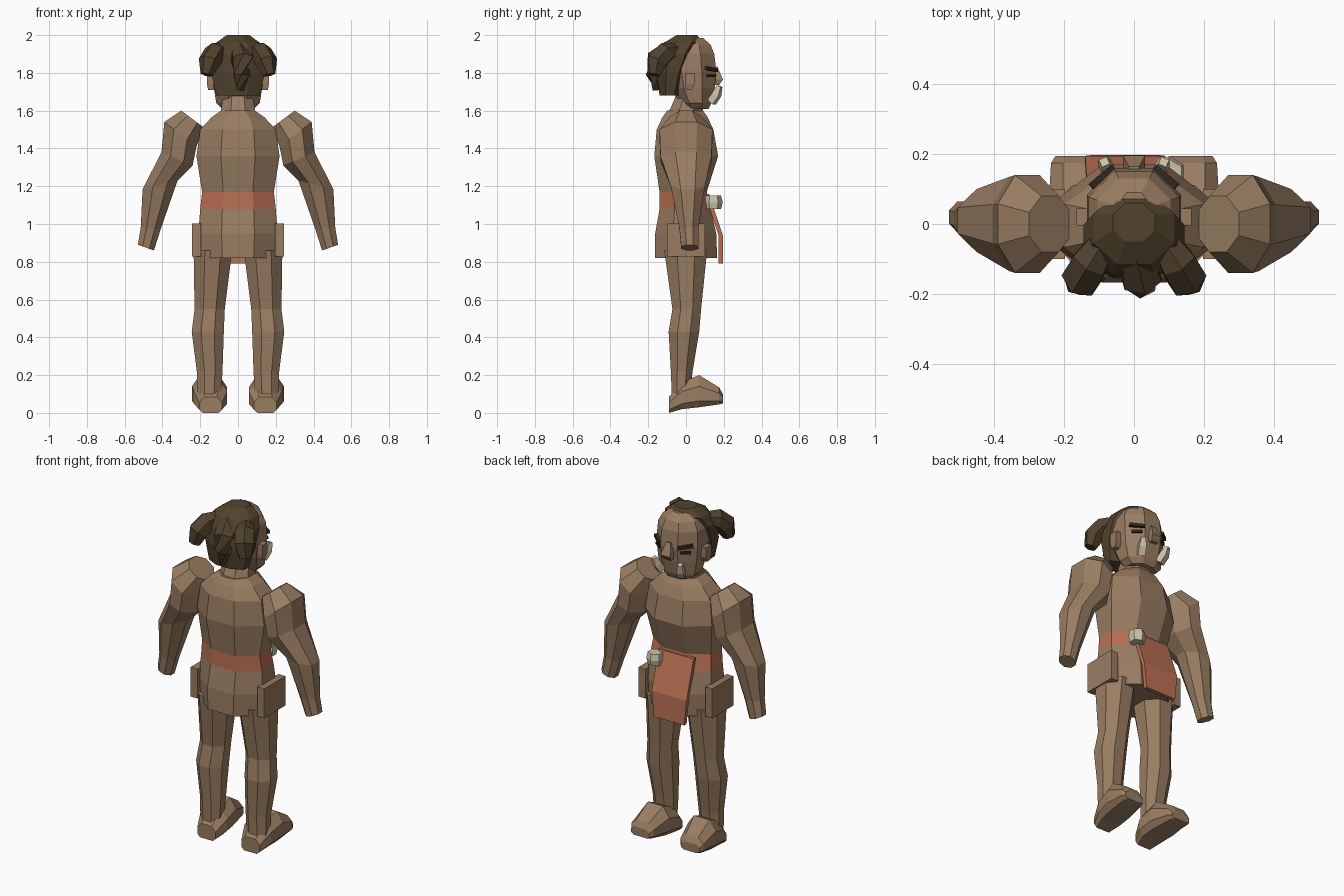
import bpy, bmesh, math
from mathutils import Vector

old = bpy.data.objects.get("Cube")
if old:
    bpy.data.objects.remove(old, do_unlink=True)


def material(name, rgb):
    m = bpy.data.materials.new(name)
    m.use_nodes = True
    m.diffuse_color = (*rgb, 1)
    node = next(n for n in m.node_tree.nodes if n.type == 'BSDF_PRINCIPLED')
    node.inputs["Base Color"].default_value = (*rgb, 1)
    node.inputs["Roughness"].default_value = 0.9
    return m


SKIN = material("brown_skin", (0.32, 0.205, 0.122))
HAIR = material("dark_hair", (0.085, 0.055, 0.027))
CLOTH = material("rust_cloth", (0.5, 0.165, 0.088))
BONE = material("pale_bone", (0.6, 0.55, 0.4))
DARK = material("dark_brow", (0.03, 0.02, 0.012))


def polygon(n):
    """Regular outline with flat sides, touching -1 and 1."""
    r = 1 / math.cos(math.pi / n)
    return [(r * math.cos((i + .5) * math.tau / n), r * math.sin((i + .5) * math.tau / n))
            for i in range(n)]


OCT, HEX, SQUARE = polygon(8), polygon(6), polygon(4)
ARCH = [(-.7, -1), (.7, -1), (1, -.6), (1, .3), (.55, 1), (-.55, 1), (-1, .3), (-1, -.6)]


def loft(name, frames, shape, mat):
    """Skin an outline through frames of (centre, u axis, v axis)."""
    bm = bmesh.new()
    rings = [[bm.verts.new(c + u * a + v * b) for a, b in shape] for c, u, v in frames]
    n = len(shape)
    for low, high in zip(rings, rings[1:]):
        for i in range(n):
            j = (i + 1) % n
            bm.faces.new((low[i], low[j], high[j], high[i]))
    bm.faces.new(rings[0][::-1])
    bm.faces.new(rings[-1])
    bmesh.ops.recalc_face_normals(bm, faces=bm.faces)
    mesh = bpy.data.meshes.new(name)
    bm.to_mesh(mesh)
    bm.free()
    mesh.materials.append(mat)
    obj = bpy.data.objects.new(name, mesh)
    bpy.context.collection.objects.link(obj)
    return obj


def stack(name, rows, mat, shape=OCT, cx=0):
    """Upright loft from rows of (z, half width, back y, front y[, x])."""
    frames = []
    for z, rx, back, front, *x in rows:
        centre = Vector((x[0] if x else cx, (back + front) / 2, z))
        frames.append((centre, Vector((rx, 0, 0)), Vector((0, (front - back) / 2, 0))))
    return loft(name, frames, shape, mat)


def tube(name, points, radii, shape, mat):
    pts = [Vector(p) for p in points]
    frames = []
    for i, p in enumerate(pts):
        t = pts[min(i + 1, len(pts) - 1)] - pts[max(i - 1, 0)]
        q = t.to_track_quat('Z', 'Y')
        frames.append((p, q @ Vector((radii[i], 0, 0)), q @ Vector((0, radii[i], 0))))
    return loft(name, frames, shape, mat)


def box(name, centre, size, mat, turn=0, tilt=0):
    h = Vector(size) / 2
    c = Vector((0, 0, h.z))
    obj = loft(name, [(-c, Vector((h.x, 0, 0)), Vector((0, h.y, 0))),
                      (c, Vector((h.x, 0, 0)), Vector((0, h.y, 0)))], SQUARE, mat)
    obj.location = centre
    obj.rotation_euler = (0, tilt, turn)
    return obj


# Torso with the belt band coloured by height
torso = stack("torso", [
    (.82, .2, -.165, .165), (.95, .21, -.163, .16), (1.08, .2, -.14, .13),
    (1.17, .19, -.14, .11), (1.36, .22, -.168, .17), (1.5, .2, -.155, .145),
    (1.565, .14, -.125, .115), (1.6, .09, -.1, .09)], SKIN)
torso.data.materials.append(CLOTH)
for face in torso.data.polygons:
    if 1.08 < face.center.z < 1.17:
        face.material_index = 1

stack("neck", [(1.57, .095, -.1, .09), (1.7, .075, -.045, .09)], SKIN)

# Head and hair
stack("head", [
    (1.61, .085, -.01, .12), (1.64, .115, -.03, .135), (1.72, .128, -.08, .152),
    (1.81, .135, -.1, .16), (1.9, .13, -.1, .15), (1.95, .105, -.08, .13),
    (1.985, .05, -.04, .09)], SKIN)
stack("hair_cap", [
    (1.68, .115, -.14, -.03), (1.8, .142, -.155, .01), (1.9, .145, -.145, .055),
    (1.96, .115, -.115, .09), (2.0, .06, -.05, .06)], HAIR)
tube("back_bun", [(0, -.08, 1.93), (.02, -.15, 1.87), (.02, -.165, 1.79), (.01, -.155, 1.71)],
     [.04, .055, .042, .02], HEX, HAIR)
loft("nose", [(Vector((0, .15, 1.835)), Vector((.015, 0, 0)), Vector((0, .015, 0))),
              (Vector((0, .16, 1.765)), Vector((.032, 0, 0)), Vector((0, .036, 0))),
              (Vector((0, .15, 1.735)), Vector((.022, 0, 0)), Vector((0, .025, 0)))],
     SQUARE, SKIN)

# Arm stations: upper/outer x, z, lower/inner x, z, middle y, half depth
ARM = [(.30, 1.6, .18, 1.51, 0, .08), (.39, 1.54, .22, 1.41, 0, .14),
       (.405, 1.38, .24, 1.31, 0, .135), (.505, 1.185, .32, 1.23, .01, .09),
       (.515, .98, .41, .97, .015, .05), (.53, .89, .445, .86, .02, .045)]

for side, s in (("left", 1), ("right", -1)):
    # Arm with closed fist
    loft(side + "_arm", [
        (Vector((s * (a + c) / 2, y, (b + d) / 2)),
         Vector((s * (a - c) / 2, 0, (b - d) / 2)), Vector((0, hy, 0)))
        for a, b, c, d, y, hy in ARM], OCT, SKIN)

    # Leg and foot
    stack(side + "_leg", [
        (.08, .062, -.075, .02, s * .153), (.22, .068, -.08, .035, s * .15),
        (.43, .085, -.092, .07, s * .16), (.55, .08, -.072, .08, s * .15),
        (.86, .102, -.115, .112, s * .133)], SKIN)
    foot = [(-.09, .06, .0, .085), (-.02, .088, .02, .165), (.07, .092, .03, .2),
            (.175, .075, .045, .135), (.195, .06, .05, .1)]
    loft(side + "_foot", [
        (Vector((s * (.145 + .1 * max(y, 0)), y, (low + top) / 2)), Vector((w, 0, 0)),
         Vector((0, 0, (top - low) / 2))) for y, w, low, top in foot], ARCH, SKIN)

    # Hip flap, ear and side bun
    box(side + "_hip_flap", (s * .22, 0, .915), (.046, .2, .175), SKIN)
    stack(side + "_ear", [(1.71, .018, 0, .03), (1.74, .024, -.005, .045),
                          (1.8, .024, -.005, .045)], SKIN, SQUARE, s * .14)
    tube(side + "_bun", [(s * .08, -.04, 1.92), (s * .125, -.11, 1.905),
                         (s * .15, -.155, 1.86), (s * .165, -.17, 1.79)],
         [.035, .05, .052, .03], HEX, HAIR)

    # Brow, eye and tusk
    box(side + "_brow", (s * .09, .134, 1.82), (.085, .022, .018), DARK, -s * .7, s * -.12)
    box(side + "_eye", (s * .088, .13, 1.785), (.06, .02, .014), DARK, -s * .7)
    tube(side + "_tusk", [(s * .065, .135, 1.645), (s * .078, .162, 1.685),
                          (s * .085, .178, 1.73)], [.02, .02, .012], SQUARE, BONE)

# Loincloth hanging from the belt, with a bone clasp
stack("loincloth", [(.79, .1, .173, .197, -.025), (.94, .115, .172, .195, -.025),
                    (1.16, .115, .1, .122, -.02)], CLOTH, SQUARE)
stack("bone_clasp", [(1.08, .036, .11, .18), (1.115, .042, .105, .188),
                     (1.15, .036, .11, .18)], BONE, HEX, .1)
